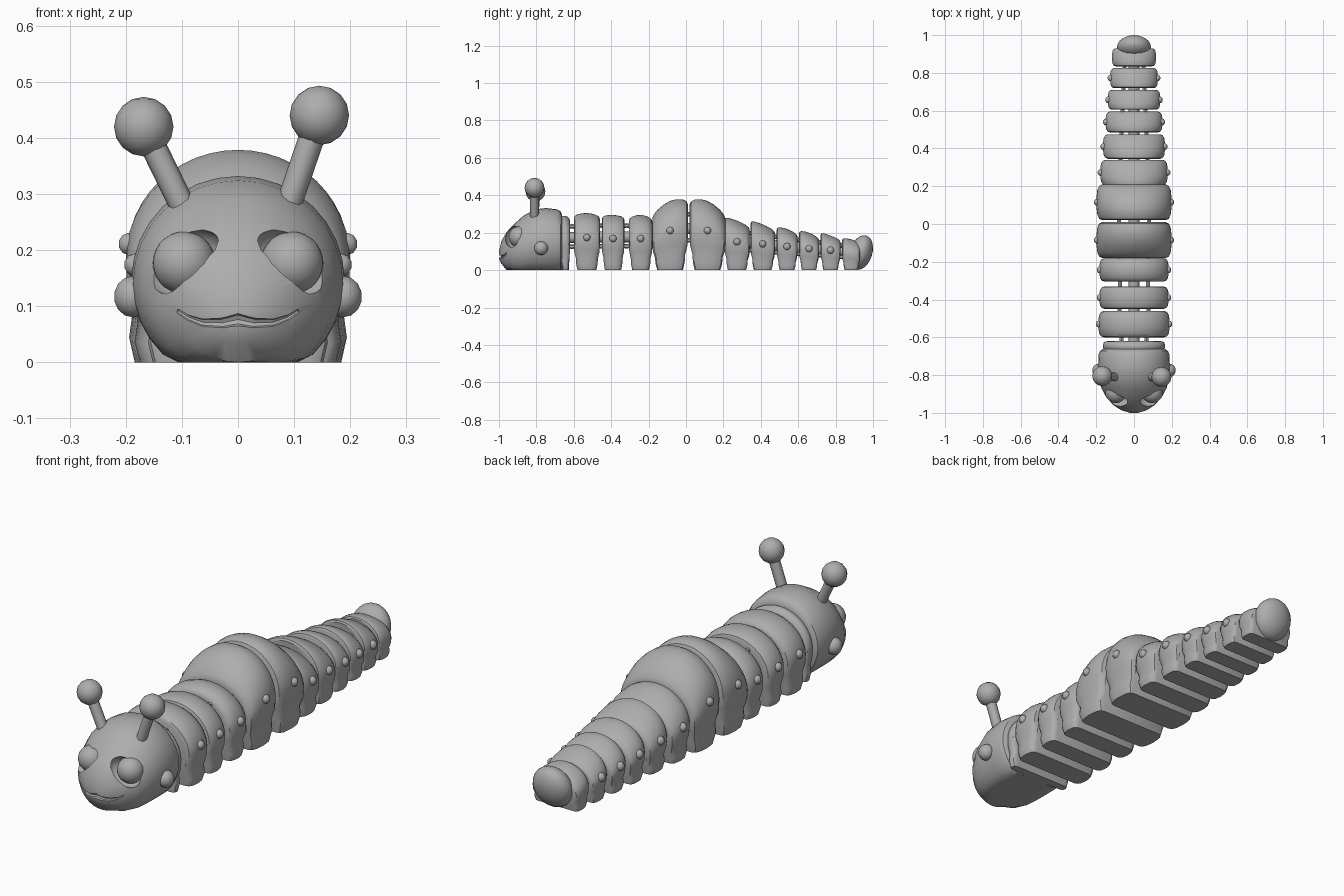
import bpy
import math
from mathutils import Vector
from mathutils.bvhtree import BVHTree

cube = bpy.data.objects.get("Cube")
if cube:
    bpy.data.objects.remove(cube)

GREY = (0.42, 0.42, 0.42, 1)
grey = bpy.data.materials.new("plain grey")
grey.use_nodes = True
grey.diffuse_color = GREY
grey.node_tree.nodes["Principled BSDF"].inputs["Base Color"].default_value = GREY


def finish(obj, name, angle=40):
    obj.name = name
    obj.data.materials.clear()
    obj.data.materials.append(grey)
    bpy.ops.object.select_all(action="DESELECT")
    obj.select_set(True)
    bpy.context.view_layer.objects.active = obj
    bpy.ops.object.shade_smooth_by_angle(angle=math.radians(angle))
    return obj


def loft(name, rings):
    """Skin equal-length closed rings and cap both ends."""
    n = len(rings[0])
    verts = [p for ring in rings for p in ring]
    faces = [(r * n + i, r * n + (i + 1) % n, (r + 1) * n + (i + 1) % n, (r + 1) * n + i)
             for r in range(len(rings) - 1) for i in range(n)]
    faces += [tuple(reversed(range(n))), tuple(range(len(verts) - n, len(verts)))]
    mesh = bpy.data.meshes.new(name)
    mesh.from_pydata(verts, [], faces)
    obj = bpy.data.objects.new(name, mesh)
    bpy.context.collection.objects.link(obj)
    bpy.context.view_layer.objects.active = obj
    bpy.ops.object.select_all(action="DESELECT")
    obj.select_set(True)
    bpy.ops.object.mode_set(mode="EDIT")
    bpy.ops.mesh.select_all(action="SELECT")
    bpy.ops.mesh.normals_make_consistent(inside=False)
    bpy.ops.object.mode_set(mode="OBJECT")
    return obj


def ball(name, loc, scale, rot=(0, 0, 0), segments=20):
    bpy.ops.mesh.primitive_uv_sphere_add(segments=segments, ring_count=segments // 2,
                                         radius=1, location=loc, rotation=rot)
    obj = bpy.context.object
    obj.scale = scale
    return finish(obj, name)


def rod(name, a, b, radius, sides=8):
    a, b = Vector(a), Vector(b)
    bpy.ops.mesh.primitive_cylinder_add(vertices=sides, radius=radius, depth=(b - a).length,
                                        location=(a + b) / 2)
    obj = bpy.context.object
    obj.rotation_euler = (b - a).to_track_quat("Z", "Y").to_euler()
    return finish(obj, name, 50)


# Body segments: domed slices on a pinched foot with a flat sole
FOOT = [(.36, .99, .97), (.24, .94, .85), (.12, .97, .82), (0, .92, .72)]
STATIONS = [(-1, .84), (-.92, .92), (-.7, .97), (-.35, .99), (0, 1),
            (.35, .99), (.7, .97), (.92, .92), (1, .84)]


def segment(name, y0, y1, width, front, mid, back):
    yc, half = (y0 + y1) / 2, (y1 - y0) / 2
    rings = []
    for t, s in STATIONS:
        h = mid + (back - front) / 2 * t + ((front + back) / 2 - mid) * t * t
        h *= .55 + .45 * s
        w = width * s
        right = [(w * wf, yc + t * half * df, h * zf) for zf, wf, df in reversed(FOOT)]
        left = [(-x, y, z) for x, y, z in reversed(right)]
        arc = [math.pi * i / 24 for i in range(25)]
        dome = [(w * math.cos(a), yc + t * half, h * (.5 + .5 * math.sin(a))) for a in arc]
        rings.append(right + dome + left)
    return finish(loft(name, rings), name, 35)


SEGMENTS = [
    (-.67, -.62, .165, .29, .29, .28),
    (-.60, -.46, .19, .30, .305, .295),
    (-.45, -.33, .185, .295, .295, .29),
    (-.305, -.18, .185, .285, .295, .28),
    (-.18, .01, .2, .30, .37, .38),
    (.02, .21, .2, .38, .37, .30),
    (.205, .34, .18, .29, .265, .235),
    (.345, .475, .165, .27, .245, .215),
    (.485, .595, .152, .235, .22, .195),
    (.605, .71, .14, .215, .2, .175),
    (.72, .825, .127, .205, .185, .165),
    (.835, .93, .117, .175, .165, .15),
]
last = len(SEGMENTS) - 1
for i, seg in enumerate(SEGMENTS):
    label = "collar" if i == 0 else "tail_segment" if i == last else f"body_segment_{i}"
    segment(label, *seg)
    y0, y1, width, _, height, _ = seg
    # Small round bumps on the flanks
    if 0 < i < last:
        for side, tag in ((1, "left"), (-1, "right")):
            ball(f"{tag}_bump_{i}", (side * (width - .006), (y0 + y1) / 2, height * .57),
                 (.02, .02, .02), segments=10)
    # Hinge pin and link rings to the next segment
    if i < last:
        gap = (y1 + SEGMENTS[i + 1][0]) / 2
        z = min(height, SEGMENTS[i + 1][4])
        rod(f"hinge_pin_{i}", (0, gap - .04, z * .6), (0, gap + .04, z * .6), .03)
        for side, tag in ((1, "left"), (-1, "right")):
            bpy.ops.mesh.primitive_torus_add(
                location=(side * width * .4, gap, z * .62), rotation=(0, math.pi / 2, 0),
                major_radius=z * .19, minor_radius=.012, major_segments=16, minor_segments=6)
            finish(bpy.context.object, f"{tag}_link_{i}")

# Upturned tail tip
ball("tail_tip", (0, .936, .094), (.09, .06, .095), (-.3, 0, 0), 24)

# Head: rounded shell with a flat base
HEAD = [(-1, .02, .06, .1), (-.987, .065, .035, .155), (-.96, .108, 0, .203),
        (-.92, .145, -.03, .245), (-.87, .172, -.04, .29), (-.81, .187, -.04, .324),
        (-.75, .19, -.04, .332), (-.69, .187, -.04, .325), (-.672, .18, -.03, .315),
        (-.662, .165, -.01, .295)]
rings = []
for y, w, low, high in HEAD:
    turn = [math.tau * i / 32 for i in range(32)]
    rings.append([(w * math.cos(a), y,
                   max(0, (low + high) / 2 + (high - low) / 2 * math.sin(a))) for a in turn])
head = loft("head", rings)
surface = BVHTree.FromPolygons([v.co for v in head.data.vertices],
                               [p.vertices for p in head.data.polygons])


def carve(cutter):
    cutter.hide_render = True
    mod = head.modifiers.new("carve", "BOOLEAN")
    mod.operation, mod.solver, mod.object = "DIFFERENCE", "EXACT", cutter
    bpy.context.view_layer.objects.active = head
    bpy.ops.object.modifier_apply(modifier=mod.name)
    bpy.data.objects.remove(cutter)


# Tilted eye sockets, eyes and cheek knobs
for side, tag in ((1, "left"), (-1, "right")):
    carve(ball("socket_cutter", (side * .093, -.925, .178), (.078, .045, .058),
               (0, side * .4, 0), 16))
    ball(f"{tag}_eye", (side * .096, -.892, .177), (.056, .056, .056), segments=28)
    ball(f"{tag}_cheek_knob", (side * .187, -.775, .117), (.035, .037, .037), segments=14)

# Wavy smile groove that follows the face
SMILE = [(0, .076), (.03, .07), (.065, .071), (.09, .08), (.108, .092)]
path = [(-x, z) for x, z in reversed(SMILE[1:])] + SMILE
curve = bpy.data.curves.new("smile_cutter", "CURVE")
curve.dimensions = "3D"
curve.bevel_depth, curve.bevel_resolution, curve.use_fill_caps = .011, 2, True
spline = curve.splines.new("POLY")
spline.points.add(len(path) - 1)
for point, (x, z) in zip(spline.points, path):
    hit = surface.ray_cast(Vector((x, -2, z)), Vector((0, 1, 0)))[0]
    point.co = (*hit, 1)
    point.radius = 1 - abs(x) * 6
smile = bpy.data.objects.new("smile_cutter", curve)
bpy.context.collection.objects.link(smile)
bpy.ops.object.select_all(action="DESELECT")
smile.select_set(True)
bpy.context.view_layer.objects.active = smile
bpy.ops.object.convert(target="MESH")
carve(bpy.context.object)
finish(head, "head", 35)

# Antennae, the left one more upright
for tag, foot, tip in (("left", (.09, -.81, .28), (.145, -.81, .44)),
                       ("right", (-.09, -.81, .26), (-.168, -.805, .42))):
    rod(f"{tag}_antenna_stem", foot, tip, .023)
    ball(f"{tag}_antenna_ball", tip, (.053, .053, .053), segments=16)
